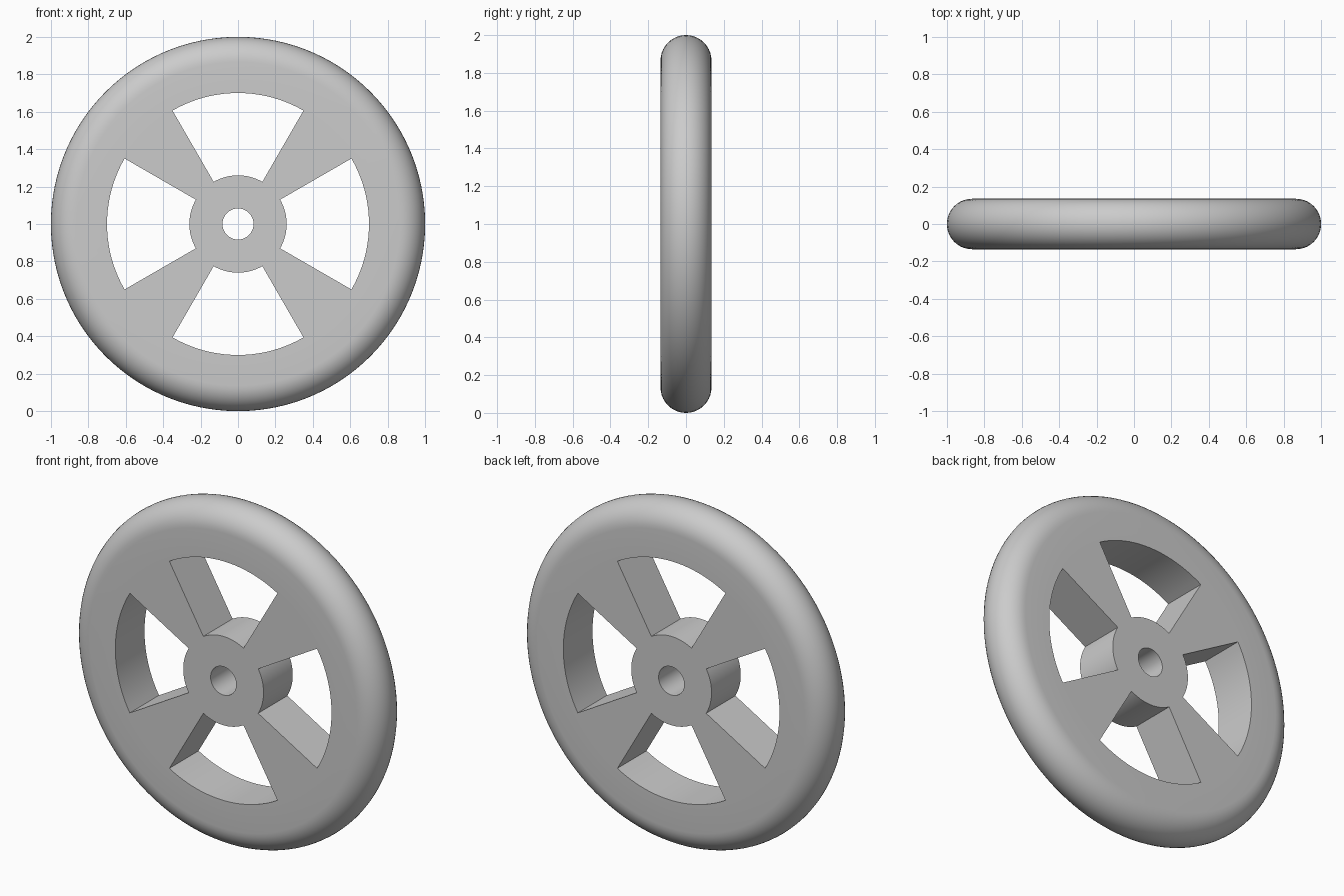
import bpy, bmesh
from math import cos, sin, pi, radians

if "Cube" in bpy.data.objects:
    bpy.data.objects.remove(bpy.data.objects["Cube"])

SEG = 120                      # segments around the wheel
HALF = 0.135                   # half thickness
BORE, HUB, RIM, OUTER = 0.083, 0.26, 0.70, 1.0
ARC = 20                       # steps over the rounded tread

# Cross-section (radius, y): front face, rounded tread, back face
tread = [(OUTER - HALF + HALF * sin(pi * k / ARC), -HALF * cos(pi * k / ARC))
         for k in range(ARC + 1)]
profile = ([(BORE, -HALF), (HUB, -HALF), (RIM, -HALF)] + tread +
           [(RIM, HALF), (HUB, HALF), (BORE, HALF)])
N = len(profile)
HF, RF, RB, HB = 1, 2, N - 3, N - 2    # hub/rim corners, front and back


def is_window(s):
    """Four 60 degree openings centred on the axes."""
    a = ((s % SEG) + 0.5) * 360 / SEG
    return abs((a + 45) % 90 - 45) < 30


bm = bmesh.new()
rings = []
for s in range(SEG):
    a = radians(s * 360 / SEG)
    rings.append([bm.verts.new((r * cos(a), y, 1 + r * sin(a))) for r, y in profile])

for s in range(SEG):
    p, q = rings[s], rings[(s + 1) % SEG]

    def strip(i, j):
        bm.faces.new((p[i], p[j], q[j], q[i]))

    # Hub, rim and bore surfaces, with spokes left out in the openings
    for i in range(N):
        if i in (HF, RB) and is_window(s):
            continue
        strip(i, (i + 1) % N)
    # Curved walls inside the openings
    if is_window(s):
        strip(HF, HB)
        strip(RF, RB)
    # Flat side walls of the spokes
    if is_window(s) != is_window(s - 1):
        bm.faces.new((p[HF], p[RF], p[RB], p[HB]))

bmesh.ops.recalc_face_normals(bm, faces=bm.faces)
mesh = bpy.data.meshes.new("spoked_wheel")
bm.to_mesh(mesh)
bm.free()
wheel = bpy.data.objects.new("spoked_wheel", mesh)
bpy.context.collection.objects.link(wheel)
bpy.context.view_layer.objects.active = wheel
wheel.select_set(True)
bpy.ops.object.shade_smooth_by_angle(angle=radians(30))
